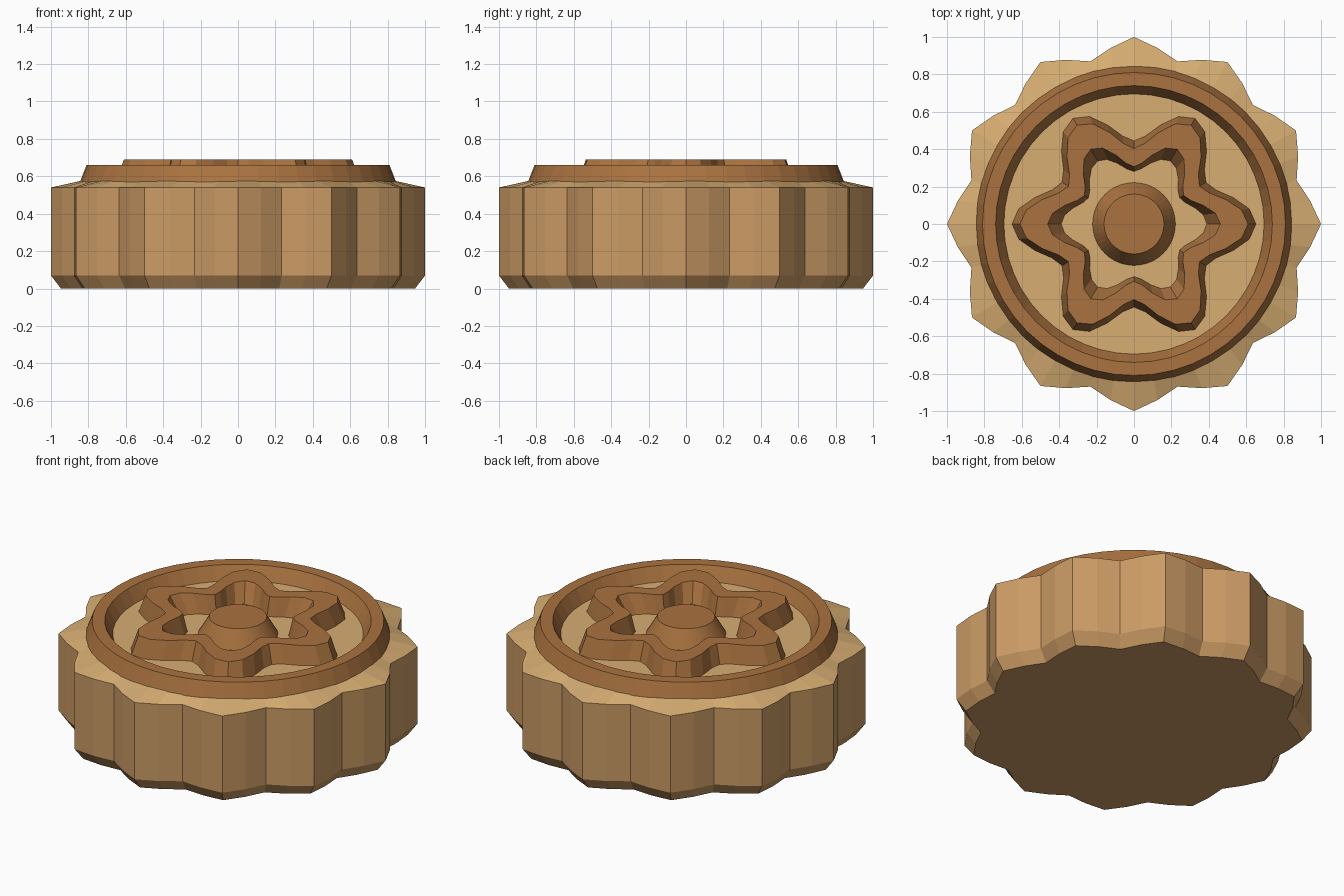
import bpy, bmesh, math

if "Cube" in bpy.data.objects:
    bpy.data.objects.remove(bpy.data.objects["Cube"])

N = 48


def material(name, color):
    m = bpy.data.materials.new(name)
    m.diffuse_color = (*color, 1)
    m.use_nodes = True
    m.node_tree.nodes["Principled BSDF"].inputs["Base Color"].default_value = m.diffuse_color
    return m


crust = material("crust", (0.60, 0.33, 0.13))
glaze = material("glaze", (0.68, 0.42, 0.17))
relief = material("relief", (0.40, 0.17, 0.05))


def loft(name, rings, mats, closed=False, top_from=None):
    """Skin rings of (mean radius, wave amplitude, lobes, z); cap or close the ends."""
    bm = bmesh.new()
    loops = []
    for mean, amp, lobes, z in rings:
        loop = []
        for i in range(N):
            a = 2 * math.pi * i / N
            r = mean + amp * math.cos(lobes * a)
            loop.append(bm.verts.new((r * math.cos(a), r * math.sin(a), z)))
        loops.append(loop)
    pairs = list(zip(loops, loops[1:]))
    if closed:
        pairs.append((loops[-1], loops[0]))
    for k, (lo, hi) in enumerate(pairs):
        for i in range(N):
            j = (i + 1) % N
            f = bm.faces.new((lo[i], lo[j], hi[j], hi[i]))
            f.material_index = int(top_from is not None and k >= top_from)
    if not closed:
        bm.faces.new(loops[0][::-1])
        cap = bm.faces.new(loops[-1])
        cap.material_index = int(top_from is not None)
    bmesh.ops.recalc_face_normals(bm, faces=bm.faces)
    me = bpy.data.meshes.new(name)
    bm.to_mesh(me)
    bm.free()
    for m in mats:
        me.materials.append(m)
    ob = bpy.data.objects.new(name, me)
    bpy.context.collection.objects.link(ob)
    return ob


# Scalloped cake body: bottom chamfer, wall, sloped shoulder, flat floor
loft("cake_body", [(0.90, 0.047, 12, 0), (0.95, 0.05, 12, 0.07),
                   (0.95, 0.05, 12, 0.54), (0.82, 0, 12, 0.58)],
     [crust, glaze], top_from=2)

# Round raised rim
loft("raised_rim", [(0.845, 0, 1, 0.57), (0.81, 0, 1, 0.66),
                    (0.74, 0, 1, 0.66), (0.69, 0, 1, 0.57)],
     [relief], closed=True)

# Six-lobed flower band
loft("flower_band", [(0.552, 0.104, 6, 0.57), (0.507, 0.103, 6, 0.69),
                     (0.384, 0.078, 6, 0.69), (0.331, 0.052, 6, 0.57)],
     [relief], closed=True)

# Central button
loft("centre_button", [(0.227, 0, 1, 0.57), (0.16, 0, 1, 0.685)], [relief])
